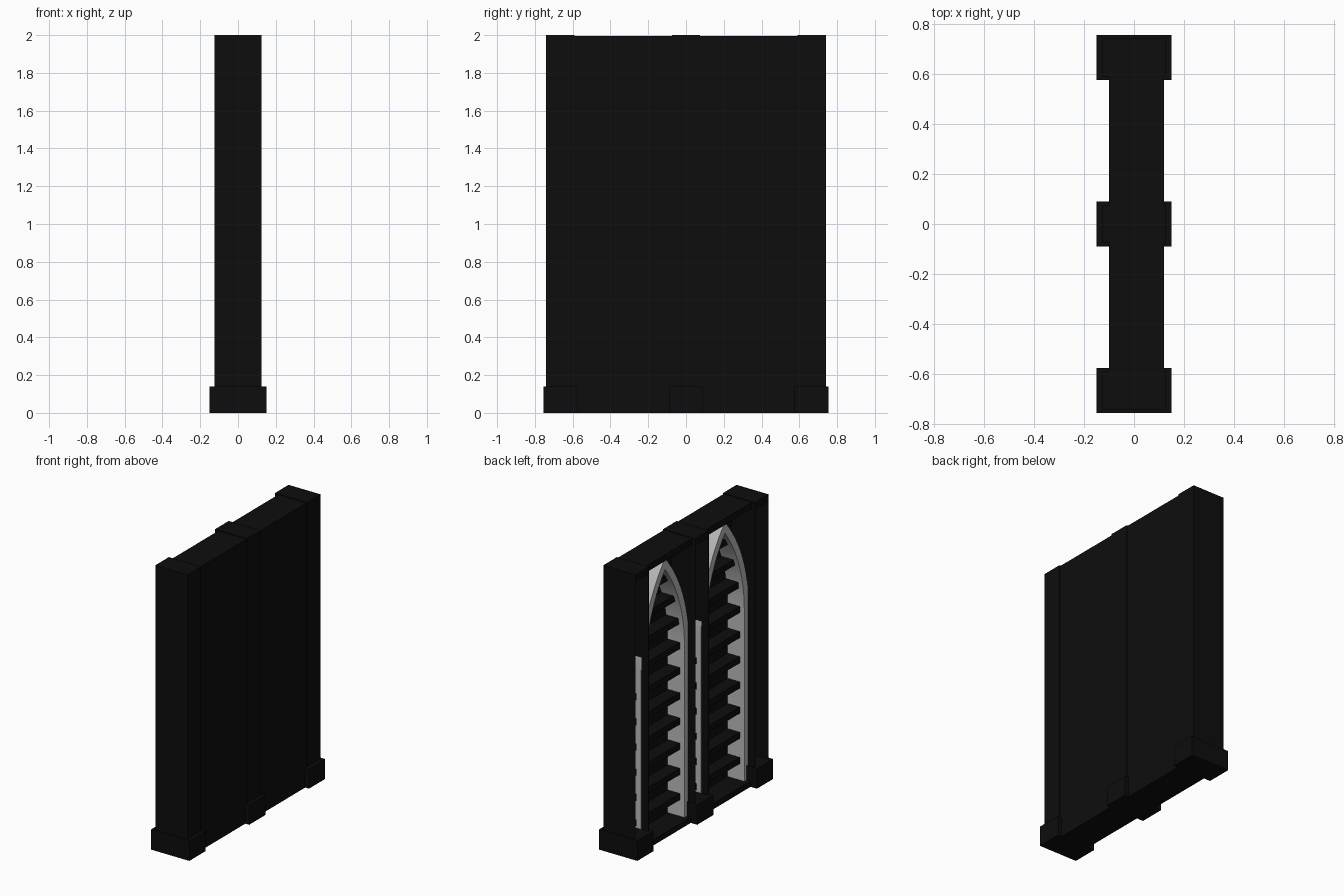
import bpy, bmesh, math

cube = bpy.data.objects.get("Cube")
if cube:
    bpy.data.objects.remove(cube, do_unlink=True)


def material(name, value):
    m = bpy.data.materials.new(name)
    m.use_nodes = True
    colour = (value, value, value, 1)
    m.diffuse_color = colour
    m.node_tree.nodes["Principled BSDF"].inputs["Base Color"].default_value = colour
    return m


BLACK = material("black wood", 0.004)
GREY = material("pale grey trim", 0.5)


def finish(name, bm, mat):
    bmesh.ops.recalc_face_normals(bm, faces=bm.faces)
    mesh = bpy.data.meshes.new(name)
    bm.to_mesh(mesh)
    bm.free()
    mesh.materials.append(mat)
    obj = bpy.data.objects.new(name, mesh)
    bpy.context.collection.objects.link(obj)
    return obj


def box(name, x, y, z, mat=BLACK, chamfer=0):
    bm = bmesh.new()
    bmesh.ops.create_cube(bm, size=1)
    for v in bm.verts:
        for i, (lo, hi) in enumerate((x, y, z)):
            v.co[i] = hi if v.co[i] > 0 else lo
    if chamfer:
        top = [e for e in bm.edges if all(v.co.z == z[1] for v in e.verts)]
        bmesh.ops.bevel(bm, geom=top, offset=chamfer, segments=1, affect='EDGES')
    return finish(name, bm, mat)


# Main dimensions
BACK, PANEL, TRIM, FACE = 0.12, 0.06, -0.07, -0.10
FLOOR, SPRING, APEX, TOP = 0.04, 1.25, 1.945, 2.0
HALF, RING, CENTRE = 0.265, 0.05, 0.3325
RADIUS = ((APEX - SPRING) ** 2 + HALF ** 2) / (2 * HALF)


def half_width(z, inset=0):
    rise = max(z - SPRING, 0)
    r = RADIUS - inset
    return max(math.sqrt(max(r * r - rise * rise, 0)) - (RADIUS - HALF), 0)


def arch_outline(inset, steps=16):
    # Pointed arch from its left foot over the apex to its right foot
    r = RADIUS - inset
    end = math.acos((RADIUS - HALF) / r)
    side = [(HALF - inset, FLOOR)]
    for i in range(steps + 1):
        a = end * i / steps
        side.append((r * math.cos(a) - (RADIUS - HALF), SPRING + r * math.sin(a)))
    return [(-y, z) for y, z in side] + [(y, z) for y, z in side[-2::-1]]


def arch_trim(name, centre):
    bm = bmesh.new()
    outer, inner = arch_outline(0), arch_outline(RING)
    rows = [[bm.verts.new((x, centre + y, z)) for y, z in line]
            for line, x in ((outer, TRIM), (inner, TRIM), (inner, PANEL), (outer, PANEL))]
    for a, b in zip(rows, rows[1:] + rows[:1]):
        for i in range(len(a) - 1):
            bm.faces.new((a[i], a[i + 1], b[i + 1], b[i]))
    for end in (0, -1):
        bm.faces.new([row[end] for row in rows])
    obj = finish(name, bm, GREY)
    bpy.ops.object.select_all(action='DESELECT')
    obj.select_set(True)
    bpy.context.view_layer.objects.active = obj
    bpy.ops.object.shade_smooth_by_angle(angle=math.radians(30))


# Carcass
box("back_panel", (PANEL, BACK), (-0.6, 0.6), (0, 1.995))
box("top_slab", (FACE, BACK), (-0.6, 0.6), (1.95, 1.995))
box("bottom_slab", (FACE, BACK), (-0.6, 0.6), (0, FLOOR))

# Hollow pillars, open at the shelf side, on chamfered bases
WALL, DEEP = 0.003, 0.125
pillars = {"end": (-0.74, -0.59, -0.755, -0.575),
           "middle": (-0.075, 0.075, -0.09, 0.09),
           "far_end": (0.59, 0.74, 0.575, 0.755)}
for name, (y0, y1, b0, b1) in pillars.items():
    box(name + "_pillar_side_a", (-DEEP, DEEP), (y0, y0 + WALL), (0.1, TOP))
    box(name + "_pillar_side_b", (-DEEP, DEEP), (y1 - WALL, y1), (0.1, TOP))
    box(name + "_pillar_back", (PANEL, DEEP), (y0, y1), (0.1, TOP))
    box(name + "_pillar_cap", (-DEEP, DEEP), (y0, y1), (1.95, TOP))
    box(name + "_pillar_base", (-0.15, 0.15), (b0, b1), (0, 0.14), chamfer=0.02)

# Arched trims and shelves
for side, centre in (("front", -CENTRE), ("rear", CENTRE)):
    arch_trim(side + "_arch_trim", centre)
    for k in range(10):
        z = 0.2 + 0.177 * k
        if z < SPRING - 0.03:
            w = HALF + 0.004
        else:
            w = half_width(z, RING / 2)
        box(f"{side}_shelf_{k + 1}", (-0.035, PANEL + 0.01),
            (centre - w, centre + w), (z - 0.045, z))
